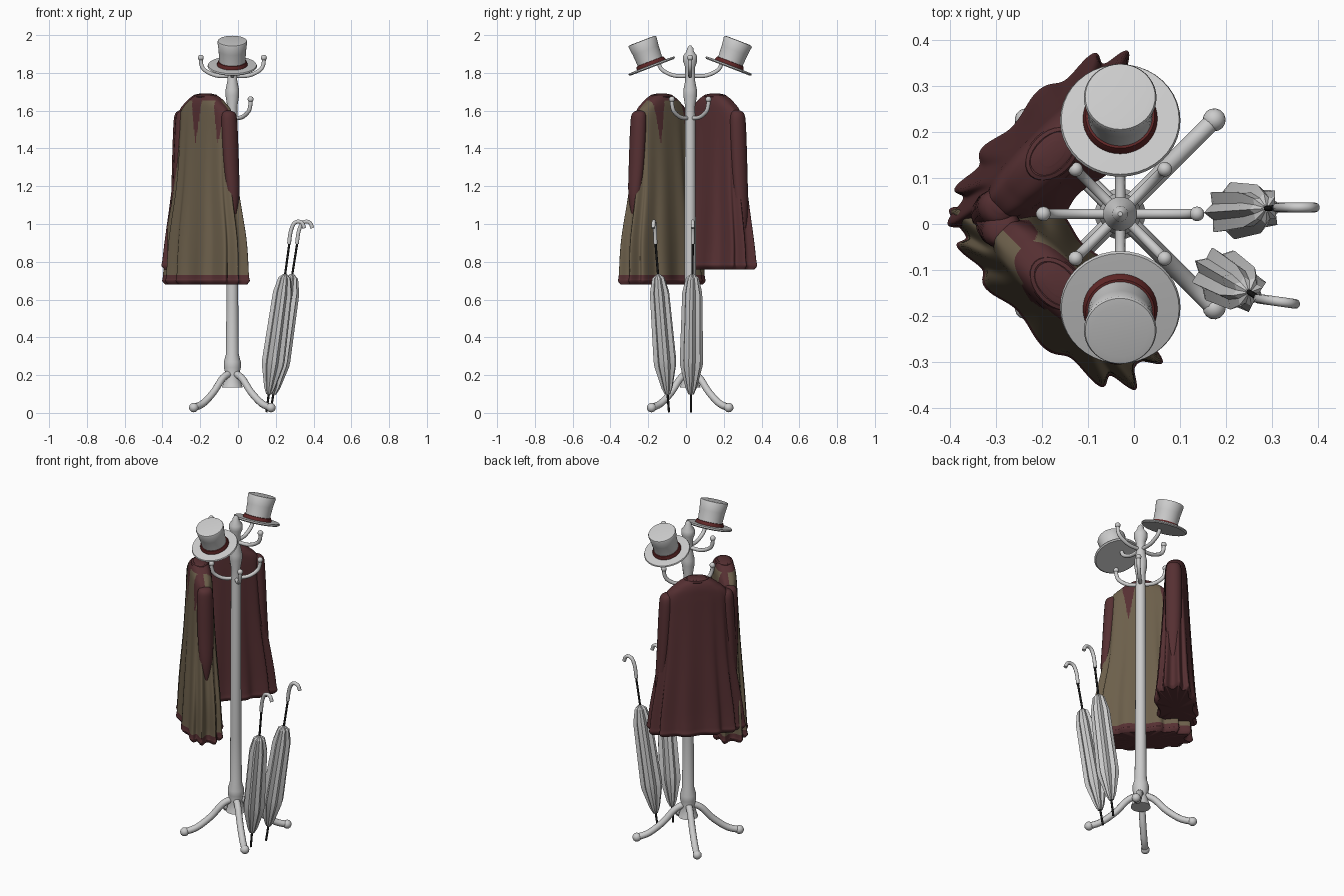
import bpy, bmesh, math
from mathutils import Vector, Matrix

if "Cube" in bpy.data.objects:
    bpy.data.objects.remove(bpy.data.objects["Cube"])

TAU = math.tau


def material(name, rgb):
    m = bpy.data.materials.new(name)
    m.use_nodes = True
    m.diffuse_color = (*rgb, 1)
    m.node_tree.nodes["Principled BSDF"].inputs["Base Color"].default_value = (*rgb, 1)
    return m


PALE = material("pale grey", (0.6, 0.6, 0.6))
MAROON = material("maroon cloth", (0.092, 0.029, 0.032))
OLIVE = material("olive cloth", (0.15, 0.115, 0.07))
RED = material("dark red band", (0.12, 0.02, 0.02))
BLACK = material("black metal", (0.01, 0.01, 0.01))

AXIS = Vector((-0.03, 0.022, 0))


def finish(name, bm, mats, matrix=Matrix(), angle=40):
    bmesh.ops.recalc_face_normals(bm, faces=bm.faces)
    me = bpy.data.meshes.new(name)
    bm.to_mesh(me)
    bm.free()
    ob = bpy.data.objects.new(name, me)
    bpy.context.collection.objects.link(ob)
    for m in mats:
        me.materials.append(m)
    ob.matrix_world = matrix
    bpy.ops.object.select_all(action="DESELECT")
    ob.select_set(True)
    bpy.context.view_layer.objects.active = ob
    bpy.ops.object.shade_smooth_by_angle(angle=math.radians(angle))
    return ob


def loft(bm, rings):
    """Skin a list of closed rings and cap both ends with a fan."""
    rows = [[bm.verts.new(p) for p in ring] for ring in rings]
    n = len(rows[0])
    for a, b in zip(rows, rows[1:]):
        for i in range(n):
            j = (i + 1) % n
            bm.faces.new((a[i], a[j], b[j], b[i]))
    for row in (rows[0], rows[-1]):
        hub = bm.verts.new(sum((v.co for v in row), Vector()) / n)
        for i in range(n):
            bm.faces.new((row[i], row[(i + 1) % n], hub))


def lathe(name, profile, mat, matrix=Matrix(), sides=24, flute=0):
    """Profile of (radius, z); flute pulls every second side inward."""
    bm = bmesh.new()
    loft(bm, [[Vector((r * (1 - flute * (i % 2)) * math.cos(TAU * i / sides),
                       r * (1 - flute * (i % 2)) * math.sin(TAU * i / sides), z))
               for i in range(sides)] for r, z in profile])
    return finish(name, bm, [mat], matrix, 40 if not flute else 15)


def smooth_path(keys, steps=5):
    """Catmull-Rom through the keys, which may have any dimension."""
    keys = [Vector(k) for k in keys]
    pts = []
    for i in range(len(keys) - 1):
        p0, p1, p2 = keys[max(i - 1, 0)], keys[i], keys[i + 1]
        p3 = keys[min(i + 2, len(keys) - 1)]
        for t in (s / steps for s in range(steps)):
            pts.append(0.5 * (2 * p1 + (p2 - p0) * t + (2 * p0 - 5 * p1 + 4 * p2 - p3) * t * t
                              + (3 * p1 - p0 - 3 * p2 + p3) * t ** 3))
    return pts + [keys[-1]]


def tube(name, keys, radius, mat, matrix=Matrix(), ball=0, sides=10):
    """Round bar lying in the local xz plane, with an optional end ball."""
    pts = smooth_path([(x, 0, z) for x, z in keys])
    rings = []
    for i, p in enumerate(pts):
        d = (pts[min(i + 1, len(pts) - 1)] - pts[max(i - 1, 0)]).normalized()
        u = Vector((0, 1, 0))
        w = d.cross(u)
        rings.append([p + radius * (u * math.cos(TAU * k / sides) + w * math.sin(TAU * k / sides))
                      for k in range(sides)])
    bm = bmesh.new()
    loft(bm, rings)
    if ball:
        bmesh.ops.create_uvsphere(bm, u_segments=14, v_segments=10, radius=ball,
                                  matrix=Matrix.Translation(pts[-1]))
    return finish(name, bm, [mat], matrix)


# Stand: turned pole, hooks and legs
at_axis = Matrix.Translation(AXIS)
lathe("pole", [(0.055, 0.135), (0.05, 0.15), (0.035, 0.2), (0.045, 0.24), (0.045, 0.27),
               (0.034, 0.31), (0.031, 0.6), (0.028, 1.55), (0.026, 1.62), (0.036, 1.68),
               (0.036, 1.71), (0.026, 1.76), (0.026, 1.83), (0.037, 1.86), (0.037, 1.89),
               (0.019, 1.915), (0.017, 1.93), (0.005, 1.945)], PALE, at_axis)
for i in range(4):
    straight = at_axis @ Matrix.Rotation(TAU * i / 4, 4, "Z")
    diagonal = at_axis @ Matrix.Rotation(TAU * (i + 0.5) / 4, 4, "Z")
    tube("upper_hook", [(0, 1.785), (0.08, 1.785), (0.14, 1.81), (0.163, 1.84), (0.167, 1.88)],
         0.011, PALE, straight, 0.016)
    tube("lower_hook", [(0, 1.56), (0.07, 1.565), (0.12, 1.595), (0.135, 1.63), (0.137, 1.66)],
         0.011, PALE, diagonal, 0.016)
    tube("leg", [(0.0, 0.215), (0.07, 0.185), (0.14, 0.11), (0.22, 0.05), (0.289, 0.028)],
         0.019, PALE, diagonal, 0.025)

# Top hats tilted outward on the front and back hooks
for side, label in ((-1, "front"), (1, "back")):
    place = (Matrix.Translation(AXIS + Vector((0, side * 0.203, 1.835)))
             @ Matrix.Rotation(-side * math.radians(21), 4, "X"))
    lathe(label + "_hat_brim", [(0.124, -0.006), (0.131, 0), (0.128, 0.007), (0.07, 0.009)],
          PALE, place, 40)
    lathe(label + "_hat_crown", [(0.07, 0.0), (0.07, 0.04), (0.073, 0.09), (0.079, 0.138),
                                 (0.076, 0.144), (0.06, 0.146)], PALE, place, 40)
    lathe(label + "_hat_band", [(0.081, 0.008), (0.081, 0.012), (0.075, 0.027), (0.07, 0.028)],
          RED, place, 40)

# Furled umbrellas leaning beside the stand
for label, foot, top, turn in (("back", (0.172, 0.026, 0.004), (0.317, 0.036, 0.92), 0),
                               ("front", (0.15, -0.09, 0.004), (0.275, -0.163, 0.92), -8)):
    foot, top = Vector(foot), Vector(top)
    lean = (top - foot).to_track_quat("Z", "Y").to_matrix().to_4x4()
    place = Matrix.Translation(foot) @ lean
    lathe(label + "_umbrella_shaft", [(0.006, 0), (0.006, 0.93)], BLACK, place, 10)
    lathe(label + "_umbrella_canopy", [(0.014, 0.095), (0.03, 0.13), (0.06, 0.25), (0.062, 0.28),
                                       (0.053, 0.64), (0.034, 0.72), (0.009, 0.74)],
          PALE, place, 16, 0.26)
    # handle stays level with the world so that its crook points sideways
    grip = Matrix.Translation(top) @ Matrix.Rotation(math.radians(turn), 4, "Z")
    tube(label + "_umbrella_handle", [(-0.005, -0.025), (0.003, 0.035), (0.02, 0.08),
                                      (0.043, 0.093), (0.065, 0.085), (0.077, 0.058)],
         0.0105, PALE, grip)


def coat(name, spot, turn, hem, flare, sleeve_end, two_tone):
    """Draped coat: half width and half depth change with height, folds grow downward."""
    place = Matrix.Translation(spot) @ Matrix.Rotation(math.radians(turn), 4, "Z")
    keys = [(0.03, 0.02, 1.69), (0.065, 0.042, 1.68), (0.12, 0.056, 1.645), (0.175, 0.061, 1.585),
            (0.19, 0.068, 1.45), (0.215, 0.083, 1.2), (0.95 * flare, 0.103, 0.92),
            (flare, 0.115, hem + 0.05), (flare + 0.005, 0.12, hem + 0.02), (flare - 0.01, 0.105, hem)]
    n = 192
    rings = []
    for w, d, z in smooth_path(keys, 10):
        fold = 0.15 * min(1, max(0, (1.66 - z) / 0.9))
        ring = []
        for i in range(n):
            t = TAU * i / n
            c, s = math.cos(t), math.sin(t)
            k = 1 - fold * (0.5 + 0.5 * math.cos(12 * t + 0.7 * math.sin(3 * t)))
            ring.append(Vector((w * k * math.copysign(abs(c) ** 0.85, c),
                                d * k * math.copysign(abs(s) ** 0.7, s), z)))
        rings.append(ring)
    bm = bmesh.new()
    loft(bm, rings)
    # maroon hem, and ragged maroon points running down from the shoulders
    if two_tone:
        for f in bm.faces:
            p = f.calc_center_median()
            streaks = (-0.015, 0.14) if p.y < 0 else (-0.14, 0.07)
            edge = 1.42 + 6 * min(abs(p.x - x) for x in streaks)
            f.material_index = int(hem + 0.05 < p.z < min(edge, 1.655))
    finish(name + "_body", bm, [MAROON, OLIVE], place, 50)

    # rolled collar
    bm = bmesh.new()
    rows = [[bm.verts.new(((0.058 + 0.012 * math.cos(b)) * math.cos(a),
                           (0.038 + 0.012 * math.cos(b)) * math.sin(a),
                           1.674 + 0.012 * math.sin(b))) for b in (TAU * j / 8 for j in range(8))]
            for a in (TAU * i / 28 for i in range(28))]
    for i in range(28):
        for j in range(8):
            a, b = rows[i], rows[(i + 1) % 28]
            bm.faces.new((a[j], a[(j + 1) % 8], b[(j + 1) % 8], b[j]))
    finish(name + "_collar", bm, [MAROON], place)

    # limp sleeves, tapering to a point against the sides
    for side, label in ((-1, "right"), (1, "left")):
        drop = 1.59 - sleeve_end
        rings = []
        for x, w, d, f in smooth_path([(0.16, 0.012, 0.016, -0.02), (0.168, 0.034, 0.038, 0.01),
                                       (0.173, 0.039, 0.046, 0.12), (0.187, 0.036, 0.045, 0.5),
                                       (0.203, 0.028, 0.035, 0.8), (0.21, 0.01, 0.01, 1.0)]):
            rings.append([Vector((side * (x + w * math.cos(a)), d * math.sin(a), 1.59 - f * drop))
                          for a in (TAU * k / 16 for k in range(16))])
        bm = bmesh.new()
        loft(bm, rings)
        finish(name + "_" + label + "_sleeve", bm, [MAROON], place, 50)


coat("front_coat", (-0.168, -0.13, 0), -45, 0.68, 0.285, 1.05, True)
coat("back_coat", (-0.178, 0.153, 0), 45, 0.76, 0.275, 0.93, False)
